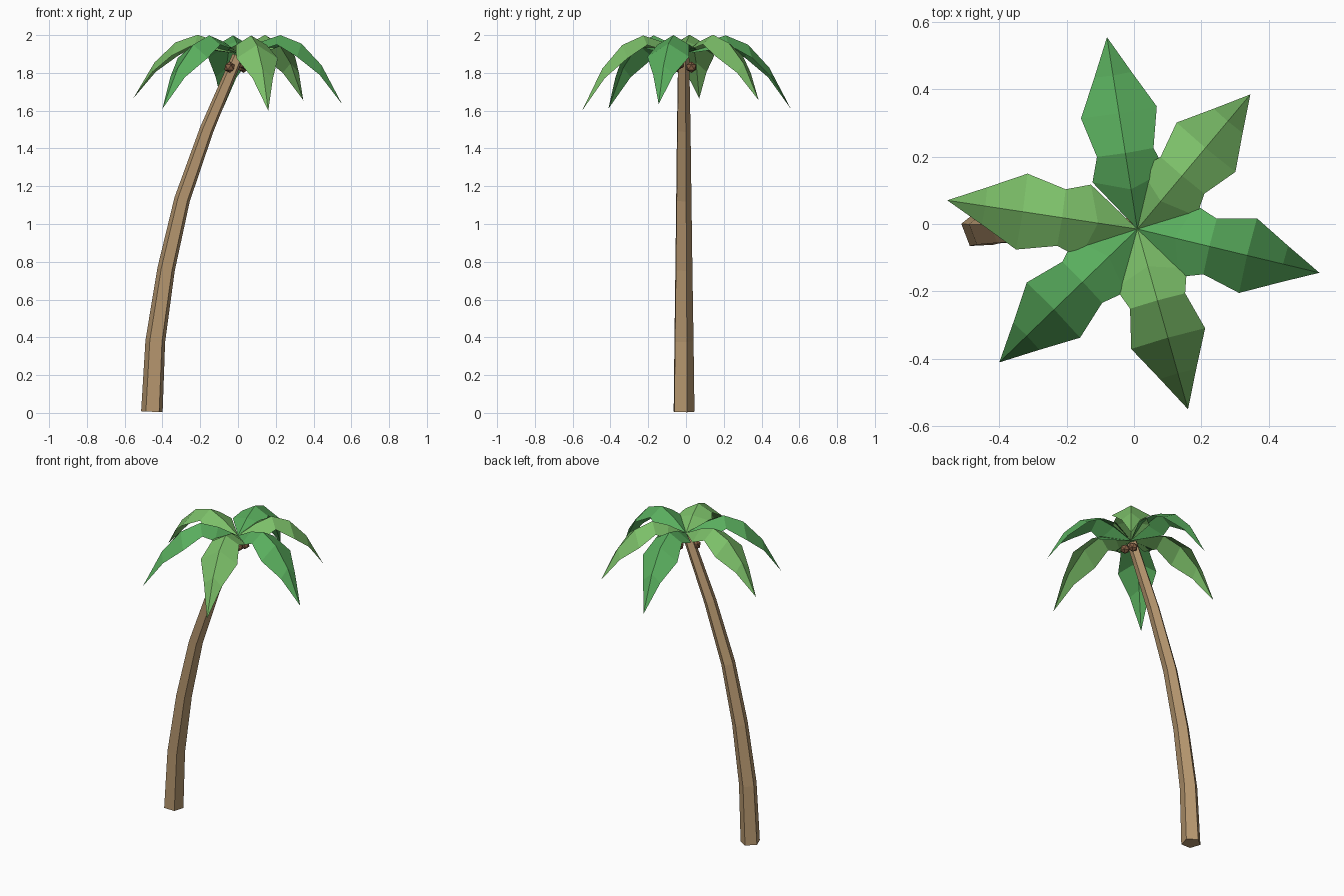
import bpy, bmesh
from math import cos, sin, pi, radians
from mathutils import Vector, Matrix

if "Cube" in bpy.data.objects:
    bpy.data.objects.remove(bpy.data.objects["Cube"])


def material(name, rgb):
    m = bpy.data.materials.new(name)
    m.diffuse_color = (*rgb, 1)
    m.use_nodes = True
    m.node_tree.nodes["Principled BSDF"].inputs["Base Color"].default_value = m.diffuse_color
    return m


def make(name, bm, mat):
    bmesh.ops.recalc_face_normals(bm, faces=bm.faces)
    me = bpy.data.meshes.new(name)
    bm.to_mesh(me)
    bm.free()
    me.materials.append(mat)
    ob = bpy.data.objects.new(name, me)
    bpy.context.collection.objects.link(ob)
    return ob


bark = material("bark", (0.47, 0.31, 0.16))
husk = material("husk", (0.24, 0.12, 0.06))
greens = [material("light_green", (0.20, 0.52, 0.14)),
          material("mid_green", (0.10, 0.42, 0.11))]
CX, CY = 0.01, -0.015

# Trunk: five-sided tapering tube swept along a bent path (x, z, radius)
path = [(-0.455, 0.006, 0.060), (-0.437, 0.38, 0.055), (-0.380, 0.76, 0.049),
        (-0.295, 1.13, 0.044), (-0.165, 1.50, 0.039), (0.0, 1.89, 0.032)]
bm = bmesh.new()
rings = []
for i, (x, z, r) in enumerate(path):
    a, b = path[max(i - 1, 0)], path[min(i + 1, len(path) - 1)]
    t = Vector((b[0] - a[0], 0, b[1] - a[1])).normalized()
    side = Vector((t.z, 0, -t.x))
    ring = []
    for k in range(5):
        ang = radians(93) + k * 2 * pi / 5
        ring.append(bm.verts.new(Vector((x, CY, z)) + side * r * cos(ang)
                                 + Vector((0, r * sin(ang), 0))))
    rings.append(ring)
for lo, hi in zip(rings, rings[1:]):
    for k in range(5):
        n = (k + 1) % 5
        bm.faces.new((lo[k], lo[n], hi[n], hi[k]))
bm.faces.new(rings[0])
bm.faces.new(rings[-1])
make("trunk", bm, bark)

# Leaf stations: rib distance, rib height, edge distance, half width, edge height
stations = [(0.115, 1.965, 0.152, 0.110, 1.925), (0.22, 2.0, 0.222, 0.085, 1.95),
            (0.335, 1.955, 0.338, 0.114, 1.885), (0.445, 1.84, 0.447, 0.056, 1.79)]
LENGTH, TIP = 0.556, 1.635


def leaf(name, azimuth, length, tip_z, mat):
    bm = bmesh.new()
    rot = Matrix.Rotation(radians(azimuth), 3, 'Z')

    def vert(d, w, z):
        z += (tip_z - TIP) * (d / LENGTH) ** 3
        p = rot @ Vector((d * length / LENGTH, w, 0))
        return bm.verts.new((p.x + CX, p.y + CY, z))

    base, tip = vert(0, 0, 1.90), vert(LENGTH, 0, TIP)
    rib = [vert(s[0], 0, s[1]) for s in stations]
    for sgn in (1, -1):
        edge = [vert(s[2], sgn * s[3], s[4]) for s in stations]
        faces = [(base, edge[0], rib[0]), (rib[-1], edge[-1], tip)]
        faces += [(rib[i], edge[i], edge[i + 1], rib[i + 1]) for i in range(3)]
        for f in faces:
            bm.faces.new(f if sgn < 0 else f[::-1])
    bmesh.ops.recalc_face_normals(bm, faces=bm.faces)
    if sum(f.normal.z for f in bm.faces) < 0:
        bmesh.ops.reverse_faces(bm, faces=bm.faces)
    me = bpy.data.meshes.new(name)
    bm.to_mesh(me)
    bm.free()
    me.materials.append(mat)
    bpy.context.collection.objects.link(bpy.data.objects.new(name, me))


# Crown: six drooping leaves in alternating greens (azimuth, length, tip height)
crown = [(-74.3, 0.556, 1.60), (-13.5, 0.556, 1.635), (50, 0.522, 1.655),
         (99, 0.577, 1.61), (171.4, 0.571, 1.665), (224, 0.57, 1.61)]
for i, (az, ln, tz) in enumerate(crown):
    leaf(f"leaf_{i + 1}", az, ln, tz, greens[i % 2])

# Coconuts: small faceted balls under the crown
for i, (x, y, z) in enumerate([(-0.045, -0.04, 1.83), (0.03, 0.028, 1.83),
                               (0.035, -0.04, 1.845)]):
    bm = bmesh.new()
    bmesh.ops.create_icosphere(bm, subdivisions=1, radius=0.03,
                               matrix=Matrix.Translation((x, y, z)))
    make(f"coconut_{i + 1}", bm, husk)
